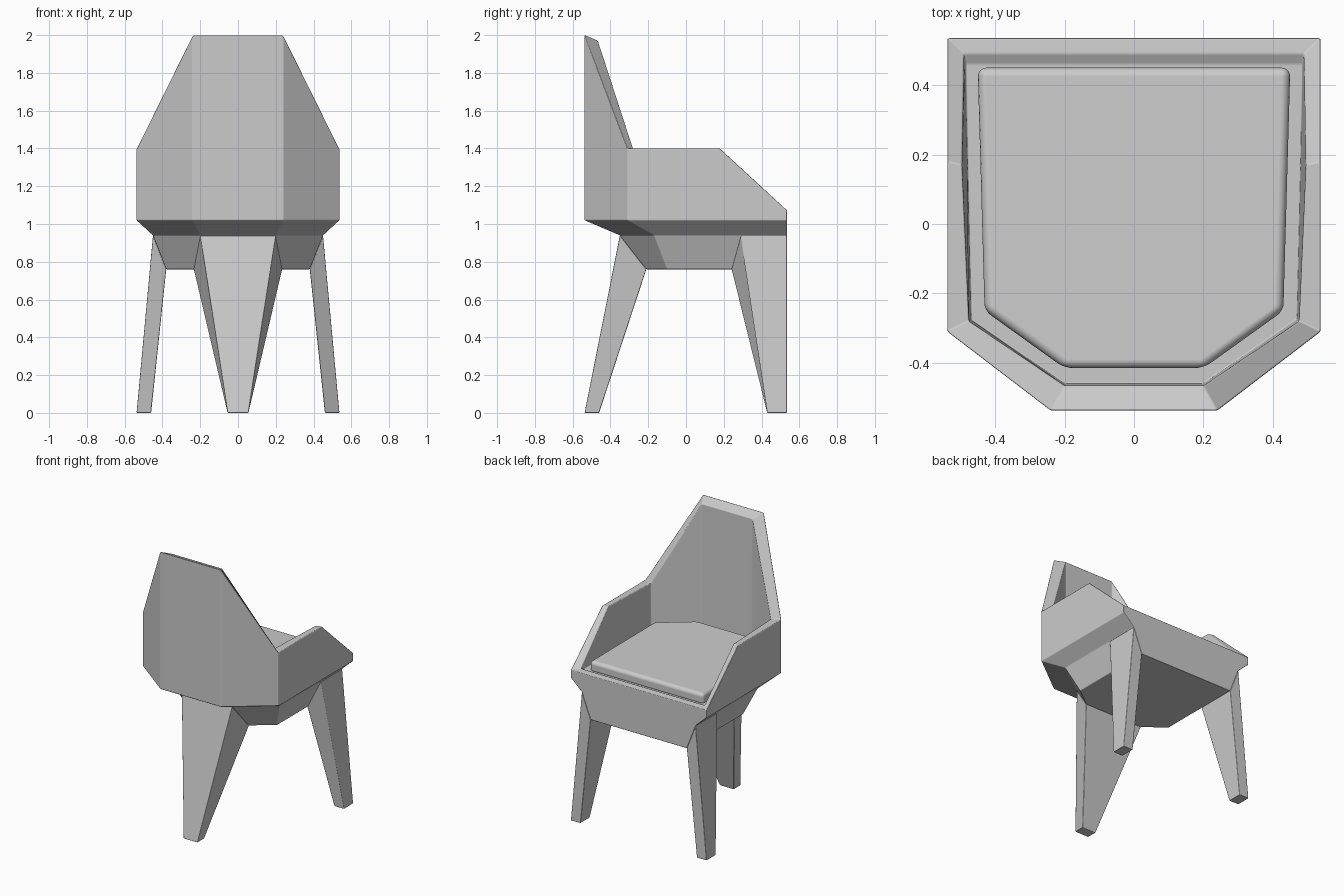
import bpy, bmesh, math

cube = bpy.data.objects.get("Cube")
if cube:
    bpy.data.objects.remove(cube, do_unlink=True)

grey = bpy.data.materials.new("light_grey")
grey.use_nodes = True
COLOUR = (0.6, 0.6, 0.6, 1)
grey.diffuse_color = COLOUR
grey.node_tree.nodes["Principled BSDF"].inputs["Base Color"].default_value = COLOUR


def mirrored(half):
    """Close a half outline into a full one across x = 0."""
    return half + [(-x, y, z) for x, y, z in reversed(half)]


def level(points, z):
    return mirrored([(x, y, z) for x, y in points])


def loft(name, rings, bevel, segments=2):
    """Skin between matching rings and cap both ends."""
    bm = bmesh.new()
    loops = [[bm.verts.new(p) for p in ring] for ring in rings]
    count = len(loops[0])
    for low, high in zip(loops, loops[1:]):
        for i in range(count):
            j = (i + 1) % count
            bm.faces.new((low[i], low[j], high[j], high[i]))
    bm.faces.new(loops[0])
    bm.faces.new(loops[-1])
    bmesh.ops.recalc_face_normals(bm, faces=bm.faces)
    mesh = bpy.data.meshes.new(name)
    bm.to_mesh(mesh)
    bm.free()
    obj = bpy.data.objects.new(name, mesh)
    bpy.context.collection.objects.link(obj)
    mesh.materials.append(grey)
    mod = obj.modifiers.new("soft_edges", "BEVEL")
    mod.width, mod.segments = bevel, segments
    mod.limit_method, mod.angle_limit = "ANGLE", math.radians(12)
    mod.harden_normals = True
    bpy.ops.object.select_all(action="DESELECT")
    obj.select_set(True)
    bpy.context.view_layer.objects.active = obj
    bpy.ops.object.shade_smooth_by_angle(angle=math.radians(30))
    return obj


# Seat shell: tapered underside, outer wall, rim, inner wall and seat deck
loft("seat_shell", [
    level([(0.38, 0.535), (0.38, 0.24), (0.38, -0.1), (0.235, -0.21)], 0.76),
    level([(0.45, 0.535), (0.45, 0.29), (0.45, -0.17), (0.2, -0.35)], 0.94),
    level([(0.537, 0.535), (0.537, 0.18), (0.537, -0.31), (0.24, -0.537)], 1.02),
    mirrored([(0.537, 0.535, 1.075), (0.537, 0.18, 1.4),
              (0.537, -0.31, 1.4), (0.24, -0.537, 2)]),
    mirrored([(0.49, 0.49, 1.08), (0.495, 0.17, 1.4),
              (0.475, -0.28, 1.4), (0.2, -0.465, 1.97)]),
    level([(0.485, 0.46), (0.48, 0.17), (0.47, -0.275), (0.2, -0.46)], 1.065),
], 0.005)

# Seat cushion, rising slightly toward the backrest
base = [(0.45, 0.45), (0.43, -0.25), (0.2, -0.415)]
loft("seat_cushion", [
    level(base, 1.05),
    mirrored([(x, y, 1.145 - 0.03 * y) for x, y in base]),
], 0.025, 4)

# Rear leg, growing out of the centre of the tapered underside
loft("rear_leg", [
    mirrored([(0.055, -0.537, 0), (0.055, -0.46, 0)]),
    mirrored([(0.2, -0.35, 0.94), (0.235, -0.21, 0.76)]),
], 0.004)

# Splayed front legs
for side, label in ((1, "left"), (-1, "right")):
    foot = [(0.46, 0.43), (0.537, 0.43), (0.537, 0.535), (0.46, 0.535)]
    top = [(0.38, 0.24, 0.76), (0.45, 0.29, 0.94),
           (0.45, 0.535, 0.94), (0.38, 0.535, 0.76)]
    loft("front_leg_" + label, [
        [(side * x, y, 0) for x, y in foot],
        [(side * x, y, z) for x, y, z in top],
    ], 0.004)
